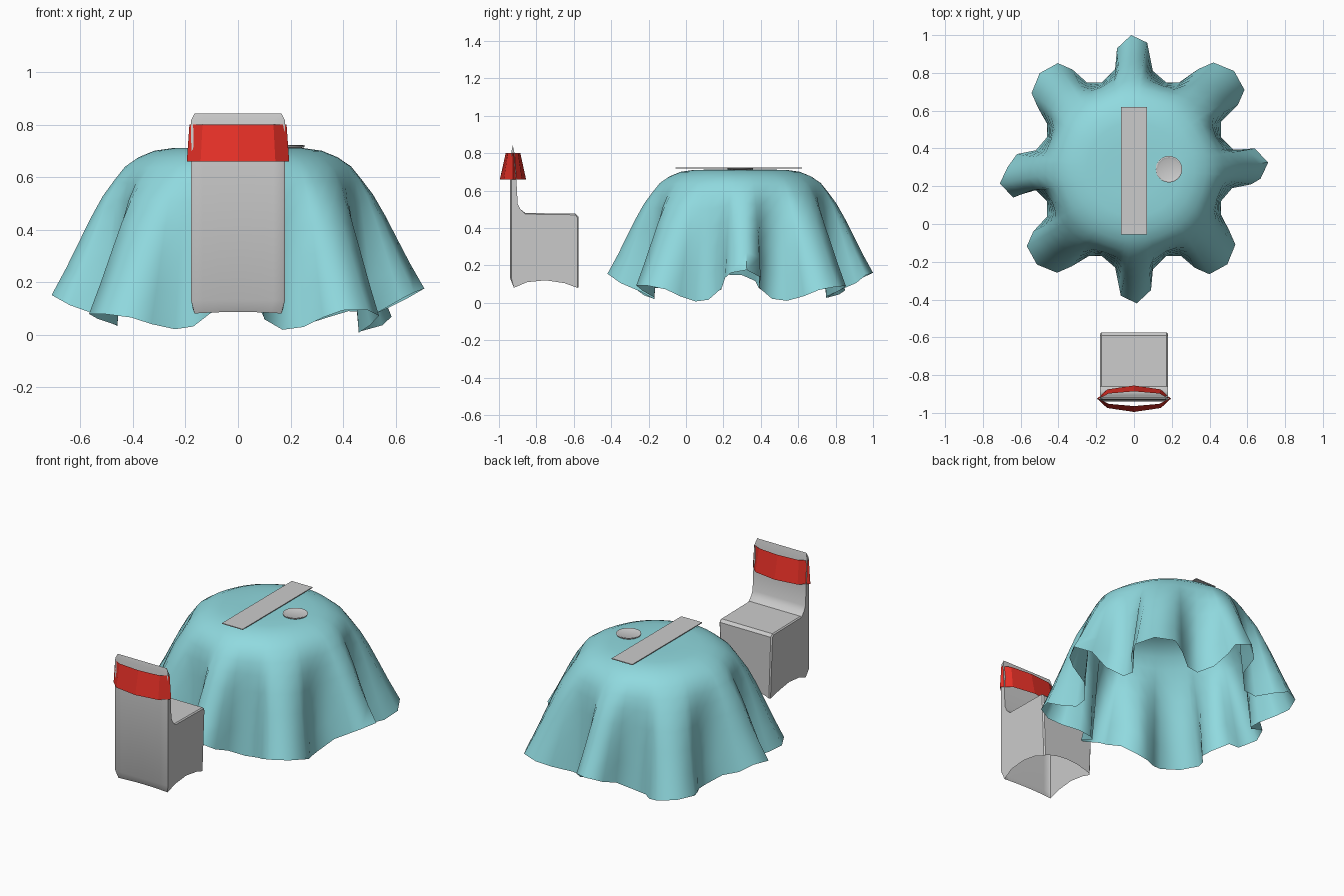
import bpy
from math import sin, cos, pi, atan2

if "Cube" in bpy.data.objects:
    bpy.data.objects.remove(bpy.data.objects["Cube"])


def make(name, verts, faces, colour=None, smooth=None):
    me = bpy.data.meshes.new(name)
    me.from_pydata(verts, [], faces)
    ob = bpy.data.objects.new(name, me)
    bpy.context.collection.objects.link(ob)
    if colour:
        mat = bpy.data.materials.new(name + "_colour")
        mat.diffuse_color = colour
        mat.use_nodes = True
        mat.node_tree.nodes["Principled BSDF"].inputs["Base Color"].default_value = mat.diffuse_color
        me.materials.append(mat)
    if smooth:
        bpy.ops.object.select_all(action='DESELECT')
        bpy.context.view_layer.objects.active = ob
        ob.select_set(True)
        bpy.ops.object.shade_smooth_by_angle(angle=smooth)
    return ob


def loft(rings, cap_start=False, cap_end=False):
    """Join closed rings of equal length into one skin."""
    n = len(rings[0])
    verts = [p for r in rings for p in r]
    faces = [(a * n + i, a * n + (i + 1) % n, (a + 1) * n + (i + 1) % n, (a + 1) * n + i)
             for a in range(len(rings) - 1) for i in range(n)]
    if cap_start:
        faces.append(tuple(reversed(range(n))))
    if cap_end:
        faces.append(tuple(range(len(verts) - n, len(verts))))
    return verts, faces


# Tablecloth: one quarter of the wavy hem, turned four times
CY = 0.29
quarter = [(.67, -.07, .16), (.71, .015, .165), (.64, .09, .12), (.53, .10, .07),
           (.46, .17, .02), (.46, .25, .02), (.55, .34, .05), (.585, .42, .08),
           (.53, .52, .09), (.42, .565, .08), (.34, .53, .05), (.24, .46, .02),
           (.17, .46, .02), (.10, .52, .07), (.08, .62, .12)]
tip_shift = [.02, 0, .06, 0]          # sideways drift of the pointed folds
corner_scale = [1, .96, .97, .95]     # size of the round corner folds
hem = []
for q in range(4):
    for k, (x, y, z) in enumerate(quarter):
        a = q * pi / 2 + 0.6 * atan2(y, x) + 0.4 * k / 15 * pi / 2
        if k < 3:
            y += tip_shift[q]
        if 5 < k < 11:
            x, y = x * corner_scale[q], y * corner_scale[q]
        c, s = round(cos(q * pi / 2)), round(sin(q * pi / 2))
        z = max(0, z + 0.015 * sin(2.3 * (q * 15 + k) / 3))
        hem.append((c * x - s * y, s * x + c * y, z, a))
# radius of the dome, height, share of the hem shape
profile = [(.06, .712, 0), (.15, .712, 0), (.25, .710, 0), (.32, .700, 0), (.38, .675, 0),
           (.425, .64, .02), (.45, .59, .08), (.46, .53, .22), (.46, .45, .40),
           (.46, .36, .58), (.46, .26, .78), (.46, .16, 1)]
rings = []
for r, z, w in profile:
    drop = ((.712 - z) / .552) ** 1.5
    rings.append([(r * cos(a) * (1 - w) + hx * w,
                   CY + r * sin(a) * (1 - w) + hy * w,
                   z + (hz - .16) * drop) for hx, hy, hz, a in hem])
make("tablecloth", *loft(rings[::-1], cap_end=True), (.28, .70, .74, 1), 1.2)

# Table runner: thin flat strip
make("runner", *loft([[(-.07, -.055, z), (.07, -.055, z), (.07, .62, z), (-.07, .62, z)]
                      for z in (.718, .723)], True, True))

# Plate: shallow dish with raised rim
dish = [(.052, .710), (.068, .714), (.070, .720), (.064, .721), (.054, .717)]
make("plate", *loft([[(.185 + r * cos(i * pi / 16), CY + r * sin(i * pi / 16), z)
                      for i in range(32)] for r, z in dish], True, True), None, .4)

# Chair: side profile swept across x with rounded side edges, open underneath
side = [(-.92, .08), (-.94, .13), (-.94, .66), (-.932, .815), (-.926, .842), (-.917, .80),
        (-.907, .66), (-.90, .53), (-.885, .50), (-.86, .48), (-.59, .476),
        (-.574, .46), (-.574, .08)]
arch = [(-.65, .105), (-.75, .12), (-.85, .11)]
cols = [-1, -.96, -.75, -.4, 0, .4, .75, .96, 1]
n = len(side)
verts, faces = [], []
for u in cols:
    for i, (y, z) in enumerate(side):
        half = .166 if z < .1 or z > .83 else .179
        lift = .035 * (1 - u * u) if i == n - 1 else .006 * (1 - u * u) if i == 0 else 0
        if abs(u) == 1:
            y = min(max(y, -.933), -.581)
            lift = -.006 if .455 < z < .485 else 0
        verts.append((u * half, y, z + lift))
for c in range(len(cols) - 1):
    faces += [(c * n + i, (c + 1) * n + i, (c + 1) * n + i + 1, c * n + i + 1)
              for i in range(n - 1)]
for c, sx in ((0, -1), (len(cols) - 1, 1)):
    b = len(verts)
    verts += [(sx * .174, y, z) for y, z in arch]
    f = list(range(c * n, c * n + n)) + [b, b + 1, b + 2]
    faces.append(tuple(f if sx < 0 else f[::-1]))
make("chair", verts, faces, None, .6)

# Chair band: flared open sleeve around the backrest
loop = [(1, 0), (.73, .7), (0, 1), (-.73, .7), (-1, 0), (-.73, -.7), (0, -1), (.73, -.7)]
make("chair_band", *loft([[(u * hx, -.925 + v * hy, z) for u, v in loop]
                          for hx, hy, z in ((.195, .07, .66), (.185, .039, .80))]),
     (.80, .03, .02, 1))
